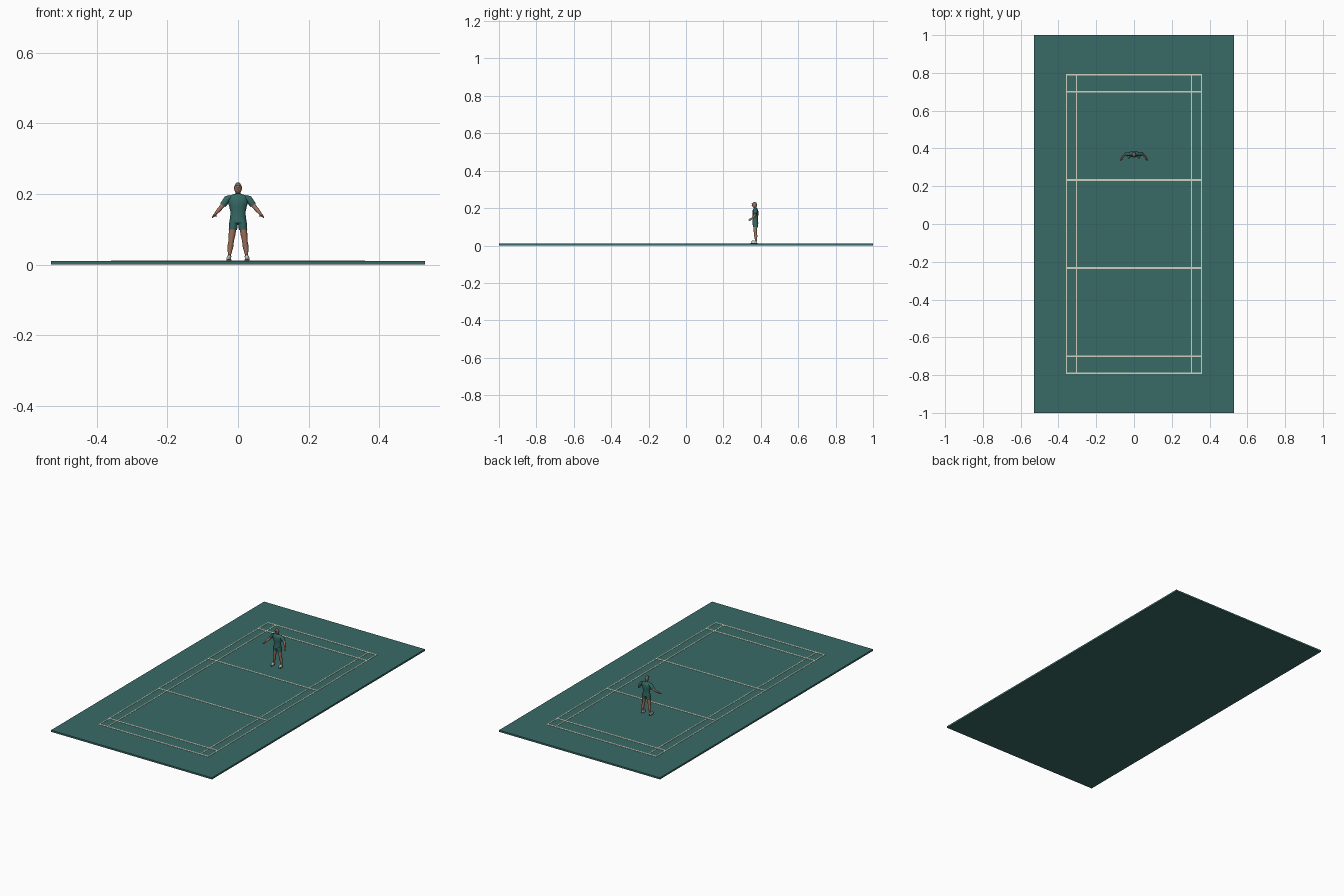
import bpy, bmesh, math
from mathutils import Vector

cube = bpy.data.objects.get("Cube")
if cube:
    bpy.data.objects.remove(cube)


def material(name, rgb):
    m = bpy.data.materials.new(name)
    m.use_nodes = True
    m.diffuse_color = (*rgb, 1)
    m.node_tree.nodes["Principled BSDF"].inputs["Base Color"].default_value = (*rgb, 1)
    return m


TEAL = material("court_teal", (0.04, 0.145, 0.132))
LINE = material("line_cream", (0.62, 0.65, 0.53))
KIT = material("kit_teal", (0.035, 0.14, 0.125))
SKIN = material("skin", (0.36, 0.17, 0.11))
SHOE = material("shoe_white", (0.55, 0.58, 0.52))
HAIR = material("cap_grey", (0.13, 0.17, 0.15))
DARK = material("dark_trim", (0.015, 0.03, 0.03))


def finish(bm, name, mats, smooth=True):
    bmesh.ops.recalc_face_normals(bm, faces=bm.faces)
    mesh = bpy.data.meshes.new(name)
    bm.to_mesh(mesh)
    bm.free()
    obj = bpy.data.objects.new(name, mesh)
    bpy.context.collection.objects.link(obj)
    for m in mats:
        mesh.materials.append(m)
    if smooth:
        bpy.ops.object.select_all(action="DESELECT")
        obj.select_set(True)
        bpy.context.view_layer.objects.active = obj
        bpy.ops.object.shade_smooth_by_angle(angle=math.radians(50))
    return obj


def box(name, center, size, mat):
    bm = bmesh.new()
    bmesh.ops.create_cube(bm, size=1)
    for v in bm.verts:
        v.co = Vector(c + p * s for c, p, s in zip(center, v.co, size))
    return finish(bm, name, [mat], False)


def tube(name, sections, mat, sides=14):
    """Skin elliptical rings (x, y, z, wide, deep) strung along a path."""
    bm = bmesh.new()
    pts = [Vector(s[:3]) for s in sections]
    rings = []
    for i, s in enumerate(sections):
        t = (pts[min(i + 1, len(pts) - 1)] - pts[max(i - 1, 0)]).normalized()
        u = Vector((0, 1, 0)).cross(t).normalized()
        v = t.cross(u)
        angles = [math.tau * k / sides for k in range(sides)]
        rings.append([bm.verts.new(pts[i] + u * s[3] * math.cos(a) + v * s[4] * math.sin(a))
                      for a in angles])
    for a, b in zip(rings, rings[1:]):
        for k in range(sides):
            n = (k + 1) % sides
            bm.faces.new((a[k], a[n], b[n], b[k]))
    bm.faces.new(rings[0])
    bm.faces.new(rings[-1])
    return finish(bm, name, [mat])


def ball(name, center, radii, mats):
    bm = bmesh.new()
    bmesh.ops.create_uvsphere(bm, u_segments=16, v_segments=12, radius=1)
    for v in bm.verts:
        v.co = Vector(c + p * r for c, p, r in zip(center, v.co, radii))
    return finish(bm, name, mats)


# Court slab and raised painted lines
TOP = 0.01
box("court_slab", (0, 0, TOP / 2), (1.058, 2, TOP), TEAL)
for side, word in ((-1, "right"), (1, "left")):
    for x, label in ((0.357, "outer"), (0.304, "inner")):
        box(f"{word}_{label}_sideline", (side * x, 0, TOP), (0.006, 1.588, 0.003), LINE)
    end = "front" if side < 0 else "back"
    for y, label in ((0.79, "baseline"), (0.70, "long_service_line"), (0.233, "short_service_line")):
        box(f"{end}_{label}", (0, side * y, TOP), (0.72, 0.009, 0.003), LINE)

# Player torso
Y = 0.371
tube("shirt", [(0, Y, 0.130, 0.023, 0.015), (0, Y, 0.148, 0.021, 0.014),
               (0, Y, 0.165, 0.025, 0.016), (0, Y, 0.180, 0.030, 0.017),
               (0, Y, 0.191, 0.030, 0.014), (0, Y, 0.197, 0.020, 0.010),
               (0, Y, 0.200, 0.010, 0.008)], KIT, 18)
tube("shorts_waist", [(0, Y, 0.118, 0.024, 0.016), (0, Y, 0.133, 0.0225, 0.0148)], KIT, 18)
tube("collar", [(0, Y, 0.199, 0.0102, 0.0085), (0, Y, 0.2015, 0.0085, 0.0075)], DARK)
tube("neck", [(0, Y, 0.195, 0.007, 0.007), (0, Y - 0.002, 0.210, 0.007, 0.007)], SKIN)

# Head, with the cap coloured by height and facing
head = ball("head", (0, Y - 0.004, 0.2165), (0.0105, 0.0135, 0.0165), [SKIN, HAIR])
for f in head.data.polygons:
    c = f.center
    if c.z > 0.223 or (c.y > Y + 0.001 and c.z > 0.210):
        f.material_index = 1
box("cap_brim", (0, Y - 0.016, 0.2235), (0.015, 0.008, 0.0015), HAIR)
ball("nose", (0, Y - 0.018, 0.2155), (0.002, 0.0025, 0.003), [SKIN])

for s, word in ((-1, "right"), (1, "left")):
    ball(f"{word}_eye", (s * 0.004, Y - 0.0158, 0.219), (0.0018, 0.001, 0.0012), [DARK])
    ball(f"{word}_ear", (s * 0.0105, Y - 0.002, 0.2165), (0.0015, 0.003, 0.004), [SKIN])
    # Arm held out and slightly forward
    tube(f"{word}_sleeve", [(s * 0.021, Y, 0.191, 0.007, 0.010), (s * 0.030, Y, 0.186, 0.010, 0.011),
                            (s * 0.043, Y, 0.168, 0.009, 0.009)], KIT)
    tube(f"{word}_arm", [(s * 0.036, Y, 0.177, 0.007, 0.007), (s * 0.049, Y - 0.003, 0.161, 0.006, 0.006),
                         (s * 0.054, Y - 0.009, 0.155, 0.006, 0.006),
                         (s * 0.064, Y - 0.020, 0.144, 0.0038, 0.004)], SKIN)
    tube(f"{word}_hand", [(s * 0.063, Y - 0.019, 0.145, 0.0035, 0.004),
                          (s * 0.067, Y - 0.026, 0.140, 0.0035, 0.006),
                          (s * 0.072, Y - 0.035, 0.134, 0.0018, 0.004)], SKIN, 10)
    tube(f"{word}_thumb", [(s * 0.064, Y - 0.024, 0.142, 0.002, 0.002),
                           (s * 0.062, Y - 0.032, 0.136, 0.0012, 0.0012)], SKIN, 8)
    # Leg and shorts
    tube(f"{word}_shorts_leg", [(s * 0.011, Y, 0.128, 0.012, 0.015),
                                (s * 0.013, Y, 0.115, 0.0125, 0.015),
                                (s * 0.0145, Y, 0.099, 0.0118, 0.013)], KIT)
    tube(f"{word}_leg", [(s * 0.014, Y, 0.108, 0.0105, 0.012), (s * 0.017, Y - 0.001, 0.085, 0.0095, 0.010),
                         (s * 0.019, Y, 0.068, 0.0075, 0.008), (s * 0.0215, Y + 0.002, 0.052, 0.0085, 0.009),
                         (s * 0.024, Y + 0.003, 0.030, 0.0048, 0.0055),
                         (s * 0.025, Y + 0.003, 0.018, 0.0045, 0.0055)], SKIN)
    tube(f"{word}_sock", [(s * 0.025, Y + 0.003, 0.016, 0.0056, 0.0066),
                          (s * 0.0245, Y + 0.003, 0.025, 0.0056, 0.0064)], SHOE)
    # Shoe with dark sole
    tube(f"{word}_shoe", [(s * 0.026, Y - 0.007, 0.0115, 0.0073, 0.018),
                          (s * 0.026, Y - 0.006, 0.016, 0.0068, 0.0165),
                          (s * 0.0255, Y - 0.001, 0.021, 0.0058, 0.0100)], SHOE, 16)
    tube(f"{word}_sole", [(s * 0.026, Y - 0.007, TOP, 0.0076, 0.0185),
                          (s * 0.026, Y - 0.007, 0.0122, 0.0076, 0.0185)], DARK, 16)
